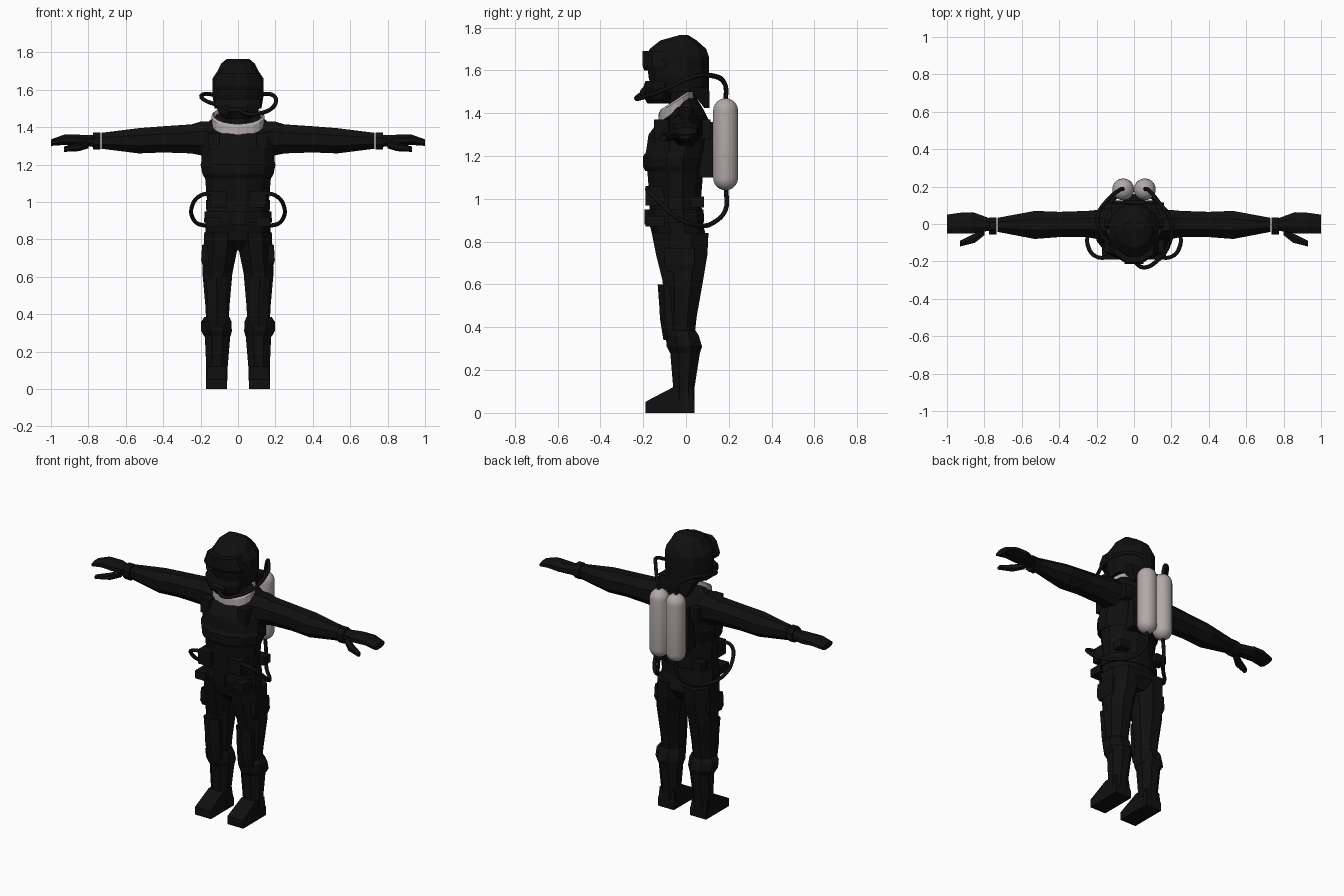
import bpy, bmesh, math

cube = bpy.data.objects.get("Cube")
if cube:
    bpy.data.objects.remove(cube, do_unlink=True)


def make_material(name, color):
    mat = bpy.data.materials.new(name)
    mat.use_nodes = True
    mat.diffuse_color = color
    shader = mat.node_tree.nodes["Principled BSDF"]
    shader.inputs["Base Color"].default_value = color
    shader.inputs["Roughness"].default_value = 0.7
    return mat


black = make_material("suit black", (.005, .005, .005, 1))
grey = make_material("warm light grey", (.43, .395, .385, 1))


def finish(name, bm, mat, mirror):
    bmesh.ops.recalc_face_normals(bm, faces=bm.faces)
    mesh = bpy.data.meshes.new(name)
    bm.to_mesh(mesh)
    bm.free()
    mesh.materials.append(mat)
    obj = bpy.data.objects.new(name, mesh)
    bpy.context.collection.objects.link(obj)
    if mirror:
        obj.modifiers.new("mirror", "MIRROR")
    return obj


def bridge(bm, rings, closed=False):
    """Join consecutive vertex rings with quads."""
    pairs = list(zip(rings, rings[1:]))
    if closed:
        pairs.append((rings[-1], rings[0]))
    for low, high in pairs:
        for i in range(len(low)):
            j = (i + 1) % len(low)
            bm.faces.new((low[i], low[j], high[j], high[i]))


def loft(name, sections, sides=8, axis="z", mat=black, mirror=False):
    """Skin sections (position, u min, u max, v min, v max); sides=4 gives blocks."""
    bm = bmesh.new()
    angles = [(i + .5) * math.tau / sides for i in range(sides)]
    reach = max(math.cos(a) for a in angles)
    rings = []
    for t, u0, u1, v0, v1 in sections:
        ring = []
        for a in angles:
            u = (u0 + u1) / 2 + (u1 - u0) / 2 * math.cos(a) / reach
            v = (v0 + v1) / 2 + (v1 - v0) / 2 * math.sin(a) / reach
            ring.append(bm.verts.new((u, v, t) if axis == "z" else (t, u, v)))
        rings.append(ring)
    bridge(bm, rings)
    bm.faces.new(rings[0])
    bm.faces.new(rings[-1])
    return finish(name, bm, mat, mirror)


def symmetric(rows):
    """Expand (z, half width, y min, y max) into full sections."""
    return [(z, -w, w, front, back) for z, w, front, back in rows]


def block(name, x0, x1, y0, y1, z0, z1, mirror=False):
    return loft(name, [(z0, x0, x1, y0, y1), (z1, x0, x1, y0, y1)], sides=4, mirror=mirror)


def hose(name, points, radius=.011):
    curve = bpy.data.curves.new(name, "CURVE")
    curve.dimensions = "3D"
    curve.bevel_depth = radius
    curve.bevel_resolution = 2
    curve.resolution_u = 6
    curve.use_fill_caps = True
    spline = curve.splines.new("BEZIER")
    spline.bezier_points.add(len(points) - 1)
    for knot, place in zip(spline.bezier_points, points):
        knot.co = place
        knot.handle_left_type = knot.handle_right_type = "AUTO"
    curve.materials.append(black)
    obj = bpy.data.objects.new(name, curve)
    bpy.context.collection.objects.link(obj)
    return obj


# Torso with vest, belt and back plate
loft("torso", symmetric([
    (.74, .09, -.09, .06), (.8, .175, -.15, .1), (.88, .175, -.17, .08),
    (1.0, .165, -.17, .07), (1.12, .175, -.18, .08), (1.2, .195, -.19, .1),
    (1.3, .195, -.175, .115), (1.36, .19, -.13, .11), (1.42, .17, -.07, .08),
    (1.47, .11, -.05, .05)]), sides=12)
loft("vest_band", symmetric([
    (1.13, .18, -.19, .085), (1.15, .19, -.2, .09), (1.2, .2, -.2, .1),
    (1.22, .195, -.185, .1)]), sides=12)
loft("belt", symmetric([(.89, .182, -.178, .085), (.95, .178, -.178, .082)]), sides=12)
block("back_plate", -.11, .11, .06, .125, 1.1, 1.36)
block("tank_bracket", -.06, .06, .1, .16, 1.2, 1.3)
block("belt_buckle", -.04, .04, -.195, -.15, .88, .95)
block("front_pouch", .06, .15, -.19, -.1, .97, 1.06, mirror=True)
block("side_pouch", .1, .17, -.19, -.1, .87, .92, mirror=True)
block("back_pouch", .1, .17, .02, .085, .96, 1.01, mirror=True)
block("shoulder_strap", .1, .16, -.15, .115, 1.28, 1.37, mirror=True)

# Legs and boots
loft("leg", [
    (.36, .05, .17, -.09, .04), (.45, .045, .175, -.095, .05),
    (.62, .03, .19, -.11, .08), (.74, .005, .185, -.14, .1),
    (.84, .005, .18, -.16, .105)], mirror=True)
loft("thigh_pocket", [
    (.66, .12, .19, -.09, .03), (.69, .12, .197, -.1, .04),
    (.77, .12, .192, -.1, .04)], sides=4, mirror=True)
loft("knee_pad", [
    (.34, .06, .16, -.1, -.03), (.44, .06, .165, -.115, -.03),
    (.5, .06, .165, -.118, -.03), (.6, .06, .17, -.125, -.03)], sides=6, mirror=True)
loft("boot_cuff", [
    (.28, .04, .18, -.075, .065), (.31, .033, .197, -.09, .075),
    (.36, .035, .197, -.095, .06), (.385, .045, .18, -.08, .045)], mirror=True)
loft("boot_shaft", [
    (.03, .058, .17, -.06, .04), (.12, .055, .17, -.06, .04),
    (.3, .04, .178, -.075, .068)], mirror=True)
loft("boot_foot", [
    (0, .058, .17, -.19, .04), (.05, .058, .17, -.19, .04),
    (.065, .06, .168, -.165, .035), (.12, .065, .165, -.06, .03)], sides=4, mirror=True)

# Arms, cuffs and gloves
loft("arm", [
    (.12, -.09, .08, 1.24, 1.43), (.2, -.08, .075, 1.25, 1.43),
    (.25, -.07, .07, 1.26, 1.415), (.4, -.07, .065, 1.265, 1.405),
    (.53, -.08, .07, 1.26, 1.395), (.73, -.042, .033, 1.285, 1.37)],
    axis="x", mirror=True)
loft("wrist_cuff", [
    (.735, -.055, .035, 1.28, 1.372), (.775, -.055, .035, 1.28, 1.372)],
    axis="x", mirror=True)
loft("glove", [
    (.77, -.035, .03, 1.295, 1.358), (.86, -.05, .063, 1.3, 1.36),
    (.93, -.05, .06, 1.305, 1.36), (1.0, -.05, .05, 1.3, 1.335)],
    axis="x", mirror=True)
loft("glove_thumb", [
    (.8, -.06, -.01, 1.29, 1.33), (.85, -.1, -.05, 1.275, 1.315),
    (.93, -.12, -.09, 1.27, 1.295)], sides=6, axis="x", mirror=True)

# Helmet, neck guard and face mask
loft("helmet", symmetric([
    (1.5, .125, -.16, .108), (1.57, .137, -.175, .108), (1.66, .137, -.185, .108),
    (1.7, .11, -.17, .095), (1.74, .09, -.12, .05), (1.765, .06, -.03, .01)]), sides=12)
loft("neck_guard", symmetric([
    (1.425, .08, .085, .11), (1.47, .1, .05, .11), (1.52, .12, .02, .108)]), sides=4)
loft("neck", symmetric([(1.36, .09, -.08, .04), (1.52, .09, -.08, .06)]))
loft("visor_brow", symmetric([
    (1.6, .125, -.195, -.05), (1.62, .13, -.203, -.05), (1.69, .105, -.203, -.05)]), sides=8)
loft("mask_jaw", symmetric([
    (1.445, .07, -.18, -.08), (1.47, .1, -.195, -.07), (1.52, .12, -.2, -.06),
    (1.55, .12, -.19, -.06)]), sides=8)
loft("breathing_valve", [
    (-.05, -.215, -.17, 1.47, 1.52), (.05, -.215, -.17, 1.47, 1.52)], axis="x")

# Tilted collar band
bm = bmesh.new()
rings = []
for rx, ry, lift in ((.14, .088, 1.44), (.143, .085, 1.485), (.133, .076, 1.495), (.125, .07, 1.45)):
    ring = []
    for k in range(20):
        a = math.tau * k / 20
        y = -.042 + ry * math.sin(a)
        ring.append(bm.verts.new((rx * math.cos(a), y, lift + .66 * y)))
    rings.append(ring)
bridge(bm, rings, closed=True)
finish("collar", bm, grey, False)

# Twin air tanks with rounded ends
radius, bottom, top = .058, 1.04, 1.47
profile = []
for step in range(-6, 7):
    a = math.radians(min(abs(step) * 15, 88))
    for end in ((-1, 1) if step == 0 else (step,)):
        middle = bottom + radius if end < 0 else top - radius
        z = middle + math.copysign(radius * math.sin(a), end)
        r = radius * math.cos(a)
        profile.append((z, radius - r, radius + r, .185 - r, .185 + r))
tank = loft("air_tank", profile, sides=24, mat=grey, mirror=True)
tank.data.shade_smooth()

# Hoses
hose("breathing_hose_left", [
    (.06, .187, 1.46), (.08, .18, 1.54), (.13, .12, 1.575), (.195, .02, 1.565),
    (.19, -.1, 1.51), (.12, -.2, 1.475), (.05, -.232, 1.47), (0, -.2, 1.495)])
hose("breathing_hose_right", [
    (-.06, .187, 1.46), (-.08, .18, 1.54), (-.14, .13, 1.575), (-.195, .04, 1.57),
    (-.17, -.06, 1.54), (-.11, -.12, 1.52)])
for side, label in ((1, "left"), (-1, "right")):
    hose("waist_hose_" + label, [
        (side * x, y, z) for x, y, z in (
            (.06, .187, 1.05), (.07, .185, .95), (.11, .13, .89), (.18, .06, .875),
            (.24, -.04, .91), (.245, -.12, .98), (.2, -.175, 1.035), (.13, -.18, 1.05))])
